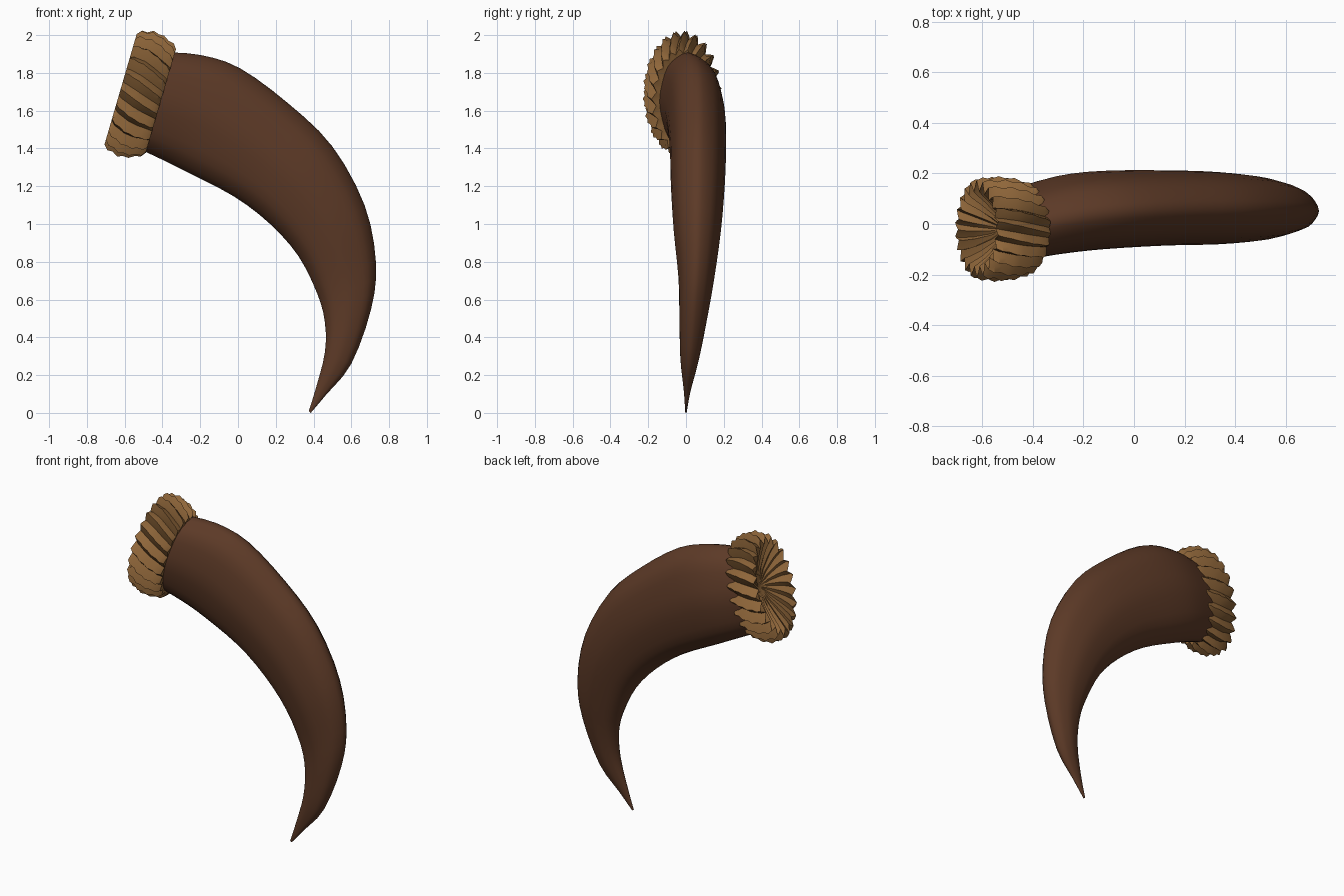
import bpy, bmesh, math
from mathutils import Vector

if "Cube" in bpy.data.objects:
    bpy.data.objects.remove(bpy.data.objects["Cube"])


def material(name, col):
    m = bpy.data.materials.new(name)
    m.diffuse_color = (*col, 1)
    m.use_nodes = True
    m.node_tree.nodes["Principled BSDF"].inputs["Base Color"].default_value = m.diffuse_color
    return m


def loft(name, rings, mat, angle):
    """Skin a list of equal-length closed rings and cap both ends."""
    bm = bmesh.new()
    rows = [[bm.verts.new(p) for p in r] for r in rings]
    n = len(rows[0])
    for a, b in zip(rows, rows[1:]):
        for i in range(n):
            j = (i + 1) % n
            bm.faces.new((a[i], a[j], b[j], b[i]))
    bm.faces.new(rows[0][::-1])
    bm.faces.new(rows[-1])
    bmesh.ops.recalc_face_normals(bm, faces=bm.faces)
    me = bpy.data.meshes.new(name)
    bm.to_mesh(me)
    bm.free()
    ob = bpy.data.objects.new(name, me)
    bpy.context.collection.objects.link(ob)
    me.materials.append(mat)
    bpy.ops.object.select_all(action='DESELECT')
    ob.select_set(True)
    bpy.context.view_layer.objects.active = ob
    bpy.ops.object.shade_smooth_by_angle(angle=math.radians(angle))
    return ob


def catmull(keys, steps):
    """Smoothly interpolate rows of section parameters."""
    out = []
    for k in range(len(keys) - 1):
        p = [keys[min(max(k + d, 0), len(keys) - 1)] for d in (-1, 0, 1, 2)]
        for s in range(steps):
            t = s / steps
            out.append([0.5 * (2 * b + (c - a) * t + (2 * a - 5 * b + 4 * c - d) * t * t
                               + (3 * b - a - 3 * c + d) * t ** 3)
                        for a, b, c, d in zip(*p)])
    return out + [keys[-1]]


horn_mat = material("dark horn brown", (0.108, 0.042, 0.020))
collar_mat = material("tan collar", (0.275, 0.133, 0.042))

# Curved horn: outer edge x,z / inner edge x,z / y range for each section
SECTIONS = [
    (-0.40, 1.91, -0.55, 1.41, -0.15, 0.14),
    (-0.20, 1.895, -0.40, 1.34, -0.12, 0.19),
    (0.01, 1.825, -0.26, 1.27, -0.10, 0.21),
    (0.27, 1.635, -0.02, 1.145, -0.085, 0.212),
    (0.50, 1.41, 0.17, 1.00, -0.08, 0.205),
    (0.67, 1.10, 0.32, 0.83, -0.065, 0.185),
    (0.73, 0.80, 0.42, 0.63, -0.04, 0.15),
    (0.705, 0.55, 0.46, 0.48, -0.035, 0.115),
    (0.60, 0.26, 0.46, 0.32, -0.03, 0.07),
    (0.47, 0.10, 0.415, 0.14, -0.012, 0.025),
    (0.385, 0.0, 0.375, 0.01, -0.004, 0.004),
]
SIDES = 32
rings = []
for ox, oz, ix, iz, y0, y1 in catmull(SECTIONS, 3):
    o, i = Vector((ox, 0, oz)), Vector((ix, 0, iz))
    mid, half = (o + i) / 2, (o - i) / 2
    ring = []
    for k in range(SIDES):
        a = 2 * math.pi * k / SIDES
        ridge = 1 - 0.012 * (1 - math.cos(8 * a))      # faint lengthwise ridges
        ring.append(mid + half * math.cos(a) * ridge
                    + Vector((0, (y0 + y1) / 2 + (y1 - y0) / 2 * math.sin(a) * ridge, 0)))
    rings.append(ring)
loft("horn", rings, horn_mat, 50)

# Twisted, toothed collar with a funnel-shaped end
AXIS = Vector((0.96, 0, -0.28))
UP = Vector((0.28, 0, 0.96))
CENTRE = Vector((-0.61, -0.02, 1.71))
# distance along axis, half height, half width, tooth depth
PROFILE = [
    (0.10, 0.02, 0.015, 0.0), (0.075, 0.11, 0.07, 0.008), (0.035, 0.20, 0.125, 0.018),
    (0.0, 0.265, 0.160, 0.022), (-0.012, 0.285, 0.170, 0.022), (0.01, 0.31, 0.182, 0.022),
    (0.04, 0.312, 0.180, 0.018), (0.07, 0.325, 0.188, 0.022), (0.10, 0.318, 0.182, 0.018),
    (0.13, 0.315, 0.182, 0.022), (0.16, 0.300, 0.170, 0.018), (0.19, 0.293, 0.167, 0.020),
    (0.21, 0.275, 0.150, 0.012), (0.20, 0.22, 0.12, 0.0),
]
TEETH = 22
rings = []
for row, (d, h, w, tooth) in enumerate(PROFILE):
    ring = []
    twist = row / len(PROFILE) * 1.6 * 2 * math.pi / TEETH
    for k in range(TEETH * 4):
        a = 2 * math.pi * k / (TEETH * 4) - twist
        s = tooth * (1, 0, -1, 0)[k % 4]
        ring.append(CENTRE + AXIS * d + UP * (h + s) * math.cos(a)
                    + Vector((0, -(w + s) * math.sin(-a), 0)))
    rings.append(ring)
loft("collar", rings, collar_mat, 35)
